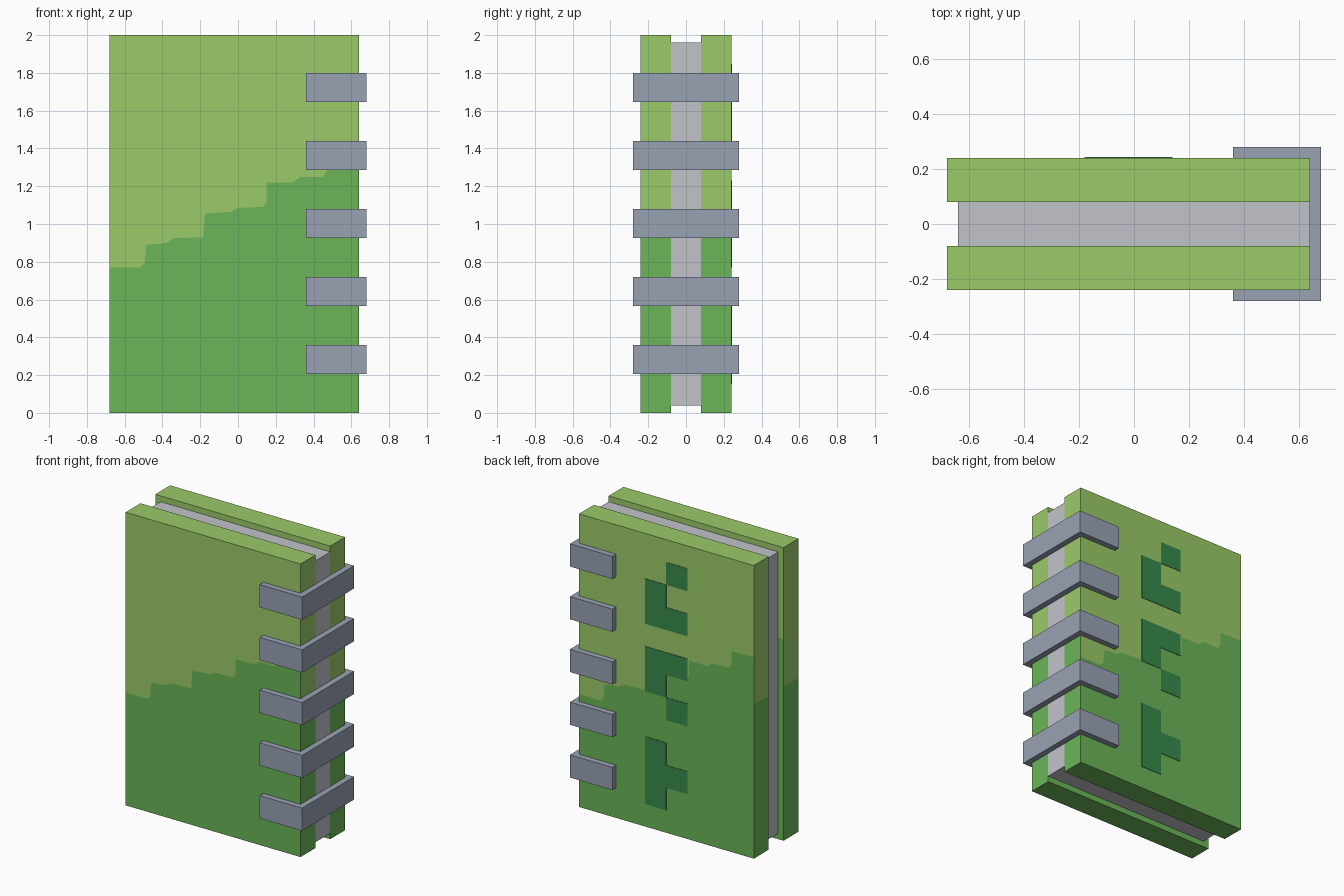
import bpy, bmesh
from mathutils import Vector

if "Cube" in bpy.data.objects:
    bpy.data.objects.remove(bpy.data.objects["Cube"])


def material(name, rgb):
    lin = [((c / 255 + 0.055) / 1.055) ** 2.4 for c in rgb]
    m = bpy.data.materials.new(name)
    m.diffuse_color = (*lin, 1)
    m.use_nodes = True
    m.node_tree.nodes["Principled BSDF"].inputs["Base Color"].default_value = m.diffuse_color
    return m


LIGHT = material("light_green", (155, 203, 105))
GREEN = material("mid_green", (107, 182, 88))
DARK = material("dark_green", (56, 138, 76))
STEEL = material("blue_grey", (153, 162, 180))
PAPER = material("pale_grey", (194, 196, 202))


def finish(name, bm, mats):
    me = bpy.data.meshes.new(name)
    bm.to_mesh(me)
    bm.free()
    for m in mats:
        me.materials.append(m)
    ob = bpy.data.objects.new(name, me)
    bpy.context.collection.objects.link(ob)
    return ob


def prism(name, outline, z0, z1, mat):
    """Extrude an xy outline from z0 to z1."""
    bm = bmesh.new()
    f = bm.faces.new([bm.verts.new((x, y, z0)) for x, y in outline])
    r = bmesh.ops.extrude_face_region(bm, geom=[f])
    bmesh.ops.translate(bm, vec=(0, 0, z1 - z0),
                        verts=[v for v in r["geom"] if isinstance(v, bmesh.types.BMVert)])
    bmesh.ops.recalc_face_normals(bm, faces=bm.faces)
    return finish(name, bm, [mat])


def rect(x0, x1, y0, y1):
    return [(x0, y0), (x1, y0), (x1, y1), (x0, y1)]


X0, X1, H, SIDE = -0.68, 0.64, 2.0, 1.05
W = X1 - X0

# Stepped colour border: (distance from the left edge, height)
STEPS = [(0, .77), (.16, .77), (.185, .79), (.195, .89), (.30, .90), (.34, .925),
         (.495, .93), (.505, 1.055), (.64, 1.065), (.68, 1.085), (.81, 1.09),
         (.83, 1.11), (.83, 1.22), (.97, 1.22), (1.01, 1.25), (1.13, 1.25),
         (1.15, 1.28), (1.15, 1.37), (W, 1.375)]


def cover(name, y0, y1):
    bm = bmesh.new()

    def face(pts, normal, mat):
        f = bm.faces.new([bm.verts.new(p) for p in pts])
        f.normal_update()
        if f.normal.dot(Vector(normal)) < 0:
            f.normal_flip()
        f.material_index = mat

    # large faces, split along the steps, mirrored on the rear-facing side
    for y, ny in ((y0, -1), (y1, 1)):
        line = [(X0 + u if ny < 0 else X1 - u, y, z) for u, z in STEPS]
        a, b = line[0][0], line[-1][0]
        face(line + [(b, y, H), (a, y, H)], (0, ny, 0), 0)
        face(line + [(b, y, 0), (a, y, 0)], (0, ny, 0), 1)
    # narrow edges
    for x, nx in ((X0, -1), (X1, 1)):
        for za, zb, m in ((0, SIDE, 1), (SIDE, H, 0)):
            face([(x, y0, za), (x, y1, za), (x, y1, zb), (x, y0, zb)], (nx, 0, 0), m)
    # top and bottom
    for z, nz, m in ((0, -1, 1), (H, 1, 0)):
        face([(x, y, z) for x, y in rect(X0, X1, y0, y1)], (0, 0, nz), m)
    bmesh.ops.remove_doubles(bm, verts=bm.verts, dist=1e-5)
    return finish(name, bm, [LIGHT, GREEN])


cover("front_cover", -0.24, -0.08)
cover("back_cover", 0.08, 0.24)

# Page block
prism("pages", rect(-0.64, 0.64, -0.08, 0.08), 0.04, 1.96, PAPER)

# Binding clips wrapped around the spine
CLIP = [(.36, -.28), (.68, -.28), (.68, .28), (.36, .28),
        (.36, .24), (.64, .24), (.64, -.24), (.36, -.24)]
for i in range(5):
    z = 0.205 + 0.36 * i
    prism(f"binding_clip_{i + 1}", CLIP, z, z + 0.155, STEEL)

# Blocky painted marks on the back: (column, first row, last row) on a 1/13 grid
ROW = H / 13
MARKS = [(1, 11, 12), (0, 9, 11), (1, 9, 10), (0, 6, 8), (1, 7, 8),
         (1, 5, 6), (0, 1, 4), (1, 2, 3)]
for i, (col, r0, r1) in enumerate(MARKS):
    x = 0.14 - 0.16 * col
    prism(f"back_mark_{i + 1}", rect(x - 0.16, x, 0.239, 0.243), r0 * ROW, r1 * ROW, DARK)
